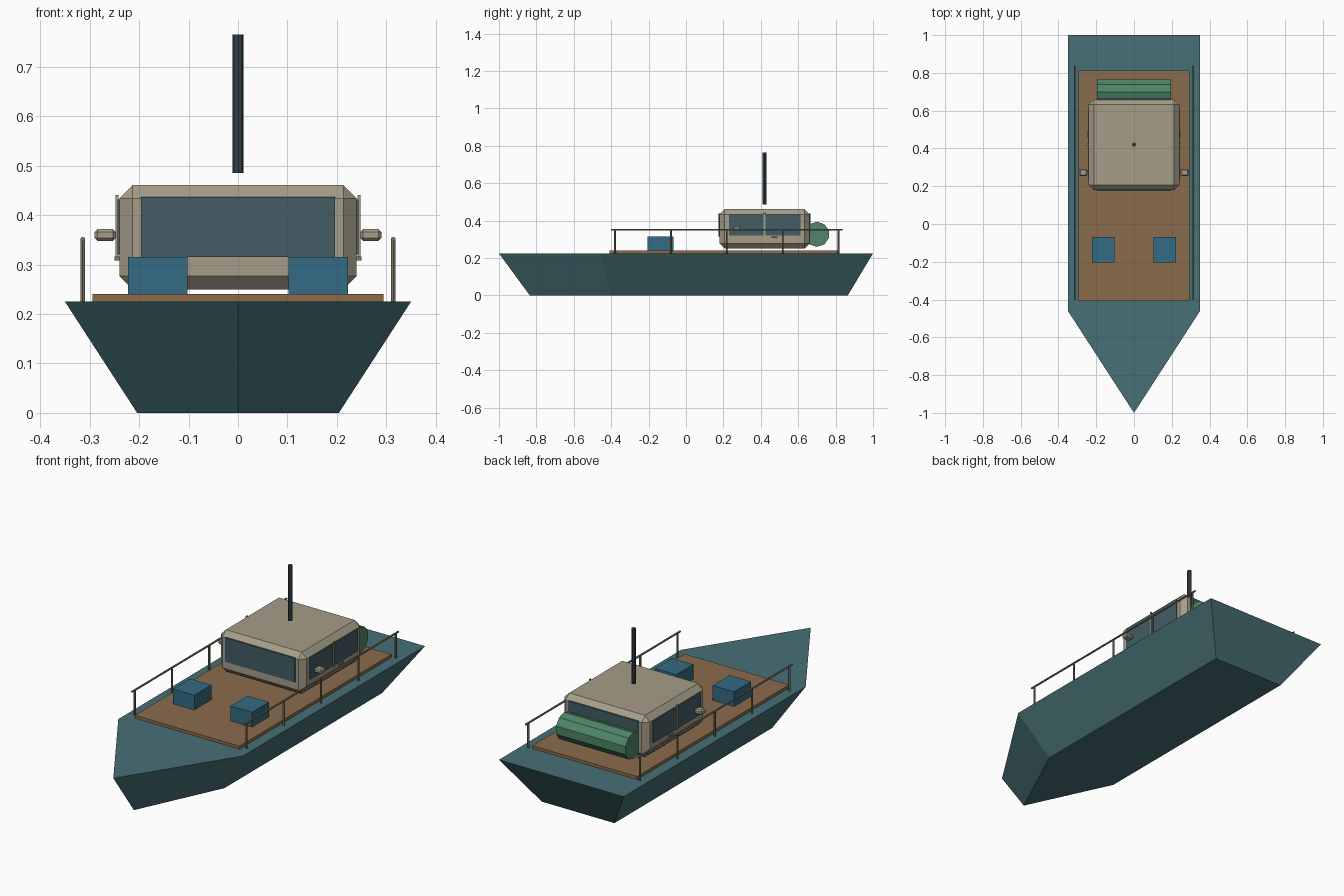
import bpy, bmesh
from math import pi
from mathutils import Matrix

if "Cube" in bpy.data.objects:
    bpy.data.objects.remove(bpy.data.objects["Cube"])


def material(name, rgb):
    m = bpy.data.materials.new(name)
    m.diffuse_color = (*rgb, 1)
    m.use_nodes = True
    m.node_tree.nodes["Principled BSDF"].inputs["Base Color"].default_value = m.diffuse_color
    return m


TEAL = material("hull_teal", (0.064, 0.163, 0.18))
WOOD = material("deck_wood", (0.26, 0.147, 0.073))
CREAM = material("cabin_cream", (0.38, 0.34, 0.25))
GLASS = material("window_glass", (0.055, 0.11, 0.13))
BLUE = material("crate_blue", (0.033, 0.147, 0.23))
GREEN = material("roll_green", (0.078, 0.24, 0.14))
METAL = material("rail_metal", (0.22, 0.19, 0.14))
DARK = material("mast_dark", (0.033, 0.055, 0.068))


def finish(name, bm, mat):
    bmesh.ops.recalc_face_normals(bm, faces=bm.faces)
    me = bpy.data.meshes.new(name)
    bm.to_mesh(me)
    bm.free()
    me.materials.append(mat)
    ob = bpy.data.objects.new(name, me)
    bpy.context.collection.objects.link(ob)
    return ob


def box(name, x, y, z, mat, bevel=0):
    """Box from (min, max) ranges, with an optional chamfer."""
    bm = bmesh.new()
    c = [(a + b) / 2 for a, b in (x, y, z)]
    s = [abs(b - a) for a, b in (x, y, z)]
    bmesh.ops.create_cube(bm, size=1, matrix=Matrix.Translation(c) @ Matrix.Diagonal((*s, 1)))
    if bevel:
        bmesh.ops.bevel(bm, geom=bm.edges[:], offset=bevel, segments=1,
                        profile=0.5, affect='EDGES')
    return finish(name, bm, mat)


def rod(name, centre, radius, length, axis, sides, mat):
    bm = bmesh.new()
    rot = {'X': Matrix.Rotation(pi / 2, 4, 'Y'),
           'Y': Matrix.Rotation(pi / 2, 4, 'X'),
           'Z': Matrix.Identity(4)}[axis]
    bmesh.ops.create_cone(bm, cap_ends=True, segments=sides, radius1=radius,
                          radius2=radius, depth=length,
                          matrix=Matrix.Translation(centre) @ rot)
    return finish(name, bm, mat)


# Hull: five-sided outline lofted from keel plane to gunwale
def outline(w, stern, knuckle, bow, z):
    return [(w, stern, z), (-w, stern, z), (-w, knuckle, z), (0, bow, z), (w, knuckle, z)]


bm = bmesh.new()
low = [bm.verts.new(p) for p in outline(0.204, 0.865, -0.40, -0.835, 0)]
top = [bm.verts.new(p) for p in outline(0.35, 1.0, -0.46, -1.0, 0.225)]
bm.faces.new(low)
bm.faces.new(top)
for i in range(5):
    j = (i + 1) % 5
    bm.faces.new((low[i], low[j], top[j], top[i]))
finish("hull", bm, TEAL)

# Deck and cabin
box("deck", (-0.294, 0.294), (-0.408, 0.812), (0.22, 0.24), WOOD)
box("cabin", (-0.24, 0.24), (0.18, 0.66), (0.25, 0.461), CREAM, 0.027)
box("front_window", (-0.196, 0.196), (0.175, 0.19), (0.315, 0.437), GLASS)
box("rear_window", (-0.196, 0.196), (0.65, 0.665), (0.315, 0.437), GLASS)

# Mast and rolled tarp behind the cabin
rod("mast", (0, 0.42, 0.625), 0.011, 0.28, 'Z', 8, DARK)
tarp = rod("tarp_roll", (0, 0.7, 0.327), 0.067, 0.39, 'X', 10, GREEN)
# Turn the roll so that a flat facet faces up
tarp.data.transform(Matrix.Translation((0, 0.7, 0.327)) @ Matrix.Rotation(pi / 2, 4, 'X')
                    @ Matrix.Translation((0, -0.7, -0.327)))

# Parts repeated on both sides
for side, s in (("left", -1), ("right", 1)):
    box(f"{side}_window", (s * 0.23, s * 0.244), (0.23, 0.612), (0.32, 0.432), GLASS)
    box(f"{side}_window_divider", (s * 0.242, s * 0.248), (0.415, 0.425), (0.316, 0.441), CREAM)
    box(f"{side}_door_handle", (s * 0.24, s * 0.25), (0.457, 0.49), (0.308, 0.316), METAL)
    box(f"{side}_mirror", (s * 0.247, s * 0.29), (0.253, 0.291), (0.348, 0.372), CREAM, 0.006)
    box(f"{side}_crate", (s * 0.102, s * 0.222), (-0.205, -0.068), (0.24, 0.315), BLUE)
    rod(f"{side}_rail", (s * 0.314, 0.218, 0.351), 0.005, 1.24, 'Y', 6, METAL)
    for i in range(5):
        rod(f"{side}_rail_post_{i + 1}", (s * 0.314, -0.38 + 0.299 * i, 0.287),
            0.005, 0.126, 'Z', 6, METAL)
